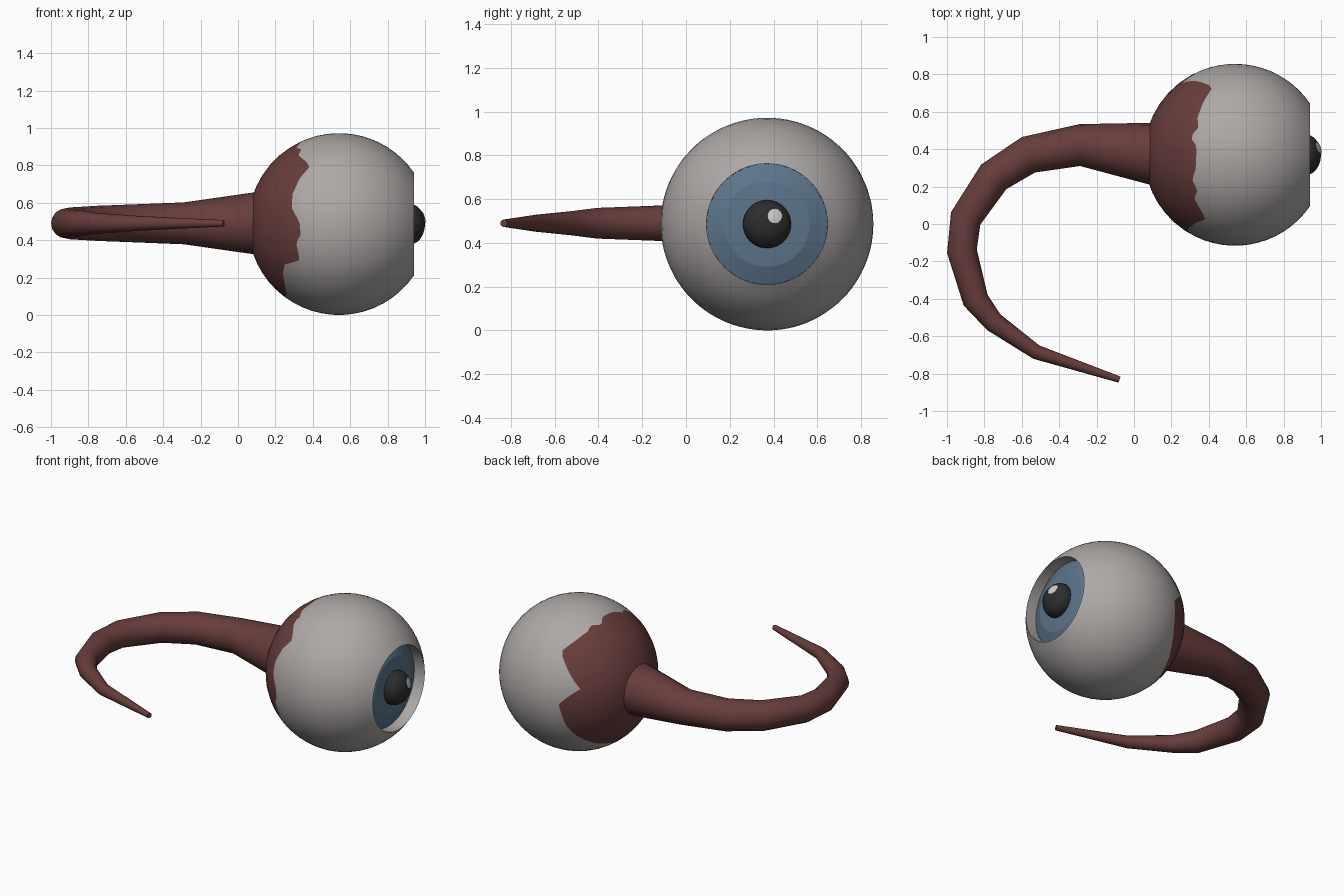
import bpy, bmesh, math
from mathutils import Vector

if "Cube" in bpy.data.objects:
    bpy.data.objects.remove(bpy.data.objects["Cube"])

CX, CY, CZ, R = 0.54, 0.37, 0.486, 0.486   # eyeball centre and radius
TAU = 2 * math.pi


def material(name, rgb):
    m = bpy.data.materials.new(name)
    m.diffuse_color = (*rgb, 1)
    m.use_nodes = True
    m.node_tree.nodes["Principled BSDF"].inputs["Base Color"].default_value = m.diffuse_color
    return m


white = material("sclera_grey_white", (0.42, 0.395, 0.385))
red = material("flesh_red", (0.135, 0.047, 0.044))
blue = material("iris_blue", (0.105, 0.175, 0.255))
black = material("pupil_black", (0.026, 0.026, 0.026))
glint = material("glint_white", (0.60, 0.60, 0.58))


def build(name, rings, mats, rule=lambda i: 0):
    """Skin a list of point rings; rule gives the material of each band."""
    bm = bmesh.new()
    vs = [[bm.verts.new(p) for p in ring] for ring in rings]
    n = len(vs[0])
    for i in range(len(vs) - 1):
        for j in range(n):
            k = (j + 1) % n
            f = bm.faces.new((vs[i][j], vs[i][k], vs[i + 1][k], vs[i + 1][j]))
            f.material_index = rule(i)
    bmesh.ops.remove_doubles(bm, verts=bm.verts, dist=1e-5)
    me = bpy.data.meshes.new(name)
    bm.to_mesh(me)
    bm.free()
    ob = bpy.data.objects.new(name, me)
    bpy.context.collection.objects.link(ob)
    for m in mats:
        me.materials.append(m)
    bpy.ops.object.select_all(action='DESELECT')
    ob.select_set(True)
    bpy.context.view_layer.objects.active = ob
    bpy.ops.object.shade_smooth_by_angle(angle=math.radians(40))
    return ob


def circle(x, r, n, cy=CY, cz=CZ):
    return [(x, cy + r * math.cos(TAU * j / n), cz + r * math.sin(TAU * j / n))
            for j in range(n)]


# Ragged edge of the flesh: (angle about x from +y, x position)
EDGE = [(0, .37), (15, .26), (40, .42), (52, .37), (65, .335), (70, .35), (77, .30),
        (84, .335), (100, .33), (108, .31), (116, .34), (122, .32), (138, .385),
        (146, .33), (158, .29), (169, .29), (179, .33), (188, .335), (193, .31),
        (206, .33), (213, .25), (223, .24), (250, .26), (290, .225), (315, .27),
        (339, .34), (360, .37)]


def edge_theta(deg):
    for (a, p), (b, q) in zip(EDGE, EDGE[1:]):
        if a <= deg <= b:
            x = p + (q - p) * (deg - a) / (b - a)
            return math.acos((x - CX) / R)


# Eyeball: flesh cap, sclera and the inner wall of the opening
N, BACK, FRONT = 96, 8, 14
OPEN = math.acos(0.40 / R)
rings = []
for i in range(BACK + FRONT + 1):
    ring = []
    for j in range(N):
        a = TAU * j / N
        t = edge_theta(360 * j / N)
        if i <= BACK:
            th = math.pi + (t - math.pi) * i / BACK
        else:
            th = t + (OPEN - t) * (i - BACK) / FRONT
        s = R * math.sin(th)
        ring.append((CX + R * math.cos(th), CY + s * math.cos(a), CZ + s * math.sin(a)))
    rings.append(ring)
r_open = R * math.sin(OPEN)
rings.append(circle(0.862, r_open, N))
build("eyeball", rings, [red, white], lambda i: 0 if i < BACK else 1)

# Iris: sloped outer ring and flatter inner ring, recessed in the opening
build("iris_outer", [circle(0.862, r_open, 48), circle(0.897, 0.195, 48)], [blue])
build("iris_inner", [circle(0.897, 0.195, 48), circle(0.907, 0.08, 48)], [blue])

# Pupil: bulging flattened ball
PX, PD, PR = 0.915, 0.085, 0.11
build("pupil", [circle(PX - PD * math.cos(math.pi * i / 12),
                       PR * math.sin(math.pi * i / 12), 32) for i in range(13)], [black])

# Glint: thin round plate lying on the pupil
rings = []
for r in (0.033, 0.022, 0.011, 0.0):
    ring = []
    for x, y, z in circle(0, r, 20, 0.036, 0.037):
        h = math.sqrt(max(0.0, 1 - (y * y + z * z) / PR ** 2))
        ring.append((PX + PD * h + 0.004, CY + y, CZ + z))
    rings.append(ring)
build("glint", rings, [glint])

# Stalk: tapering tail swept along a curved path (x, y, radius)
PATH = [(.09, .375, .166), (-.29, .422, .112), (-.565, .37, .101), (-.75, .252, .094),
        (-.90, .03, .085), (-.92, -.145, .08), (-.847, -.407, .07),
        (-.75, -.525, .055), (-.522, -.685, .039), (-.077, -.832, .017)]
pts = [Vector((x, y, CZ + 0.004)) for x, y, r in PATH]
rings = []
for i, p in enumerate(pts):
    d = (pts[min(i + 1, len(pts) - 1)] - pts[max(i - 1, 0)]).normalized()
    if i == 0:
        d = Vector((-1, 0, 0))
    side = Vector((-d.y, d.x, 0))
    rings.append([p + PATH[i][2] * (side * math.cos(TAU * j / 16)
                                    + Vector((0, 0, math.sin(TAU * j / 16))))
                  for j in range(16)])
rings.append([pts[-1]] * 16)
build("stalk", rings, [red])
